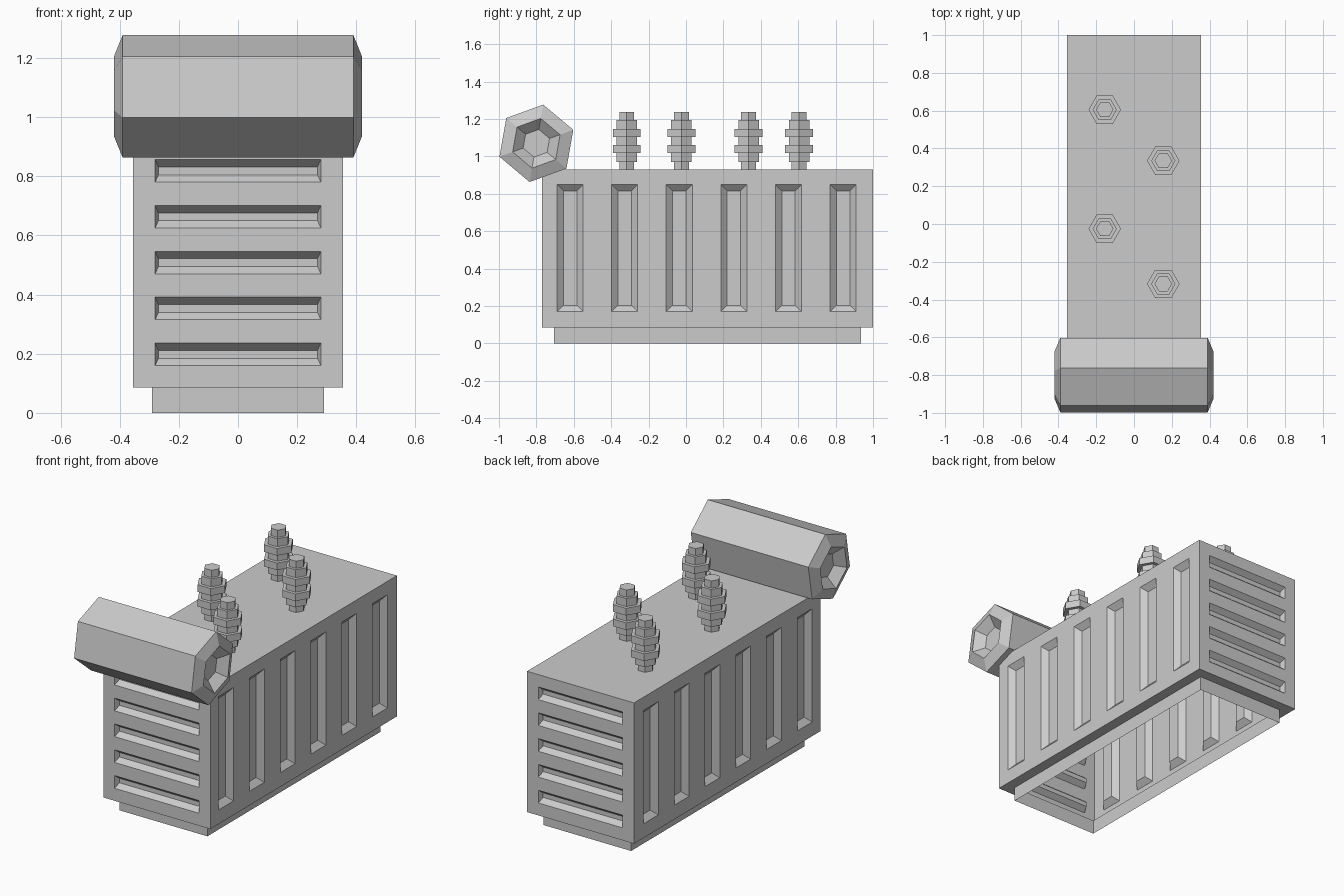
import bpy, bmesh, math
from mathutils import Vector, Matrix

cube = bpy.data.objects.get("Cube")
if cube:
    bpy.data.objects.remove(cube, do_unlink=True)

grey = bpy.data.materials.new("casing_grey")
grey.use_nodes = True
colour = (0.6, 0.6, 0.6, 1)
grey.diffuse_color = colour
grey.node_tree.nodes["Principled BSDF"].inputs["Base Color"].default_value = colour


def finish(bm, name):
    mesh = bpy.data.meshes.new(name)
    bm.to_mesh(mesh)
    bm.free()
    mesh.materials.append(grey)
    obj = bpy.data.objects.new(name, mesh)
    bpy.context.collection.objects.link(obj)
    return obj


def hex_lathe(name, profile, turn, matrix):
    """Six-sided solid from (radius, height) rings, capped at both ends."""
    bm = bmesh.new()
    rings = []
    for r, h in profile:
        rings.append([bm.verts.new((r * math.cos(a), r * math.sin(a), h))
                      for a in (turn + k * math.pi / 3 for k in range(6))])
    for low, high in zip(rings, rings[1:]):
        for k in range(6):
            n = (k + 1) % 6
            bm.faces.new((low[k], low[n], high[n], high[k]))
    bm.faces.new(rings[0][::-1])
    bm.faces.new(rings[-1])
    bm.transform(matrix)
    return finish(bm, name)


def press_grooves(bm, normal, cuts, centres, axis, inset, squeeze):
    """Cut one wall along the given planes and press in the cells at the centres."""
    normal = Vector(normal)

    def wall():
        return [f for f in bm.faces if f.normal.dot(normal) > 0.99
                and f.calc_center_median().dot(normal) > limits[normal[:]]]

    for ax, value in cuts:
        faces = wall()
        geom = faces + list({e for f in faces for e in f.edges}) \
            + list({v for f in faces for v in f.verts})
        co, no = Vector(), Vector()
        co[ax] = value
        no[ax] = 1
        bmesh.ops.bisect_plane(bm, geom=geom, dist=1e-5, plane_co=co, plane_no=no)
        bm.normal_update()
    cells = [f for f in wall()
             if any((f.calc_center_median() - c).length < 0.02 for c in centres)]
    bmesh.ops.inset_individual(bm, faces=cells, thickness=inset, depth=-0.03,
                               use_even_offset=True)
    scale = Vector((1, 1, 1))
    scale[axis] = squeeze
    for f in cells:
        mid = f.calc_center_median()
        bmesh.ops.scale(bm, vec=scale, verts=f.verts[:],
                        space=Matrix.Translation(-mid))
    bm.normal_update()


# Casing: open-bottomed sheet box with a stepped-in skirt
X, FRONT, BACK, LOW, HIGH = 0.355, -0.77, 1.0, 0.085, 0.93
limits = {(1, 0, 0): X - 0.01, (-1, 0, 0): X - 0.01,
          (0, -1, 0): -FRONT - 0.01, (0, 1, 0): BACK - 0.01}
bm = bmesh.new()
bmesh.ops.create_cube(bm, size=1)
bmesh.ops.scale(bm, vec=(2 * X, BACK - FRONT, HIGH - LOW), verts=bm.verts)
bmesh.ops.translate(bm, vec=(0, (FRONT + BACK) / 2, (LOW + HIGH) / 2), verts=bm.verts)
bm.normal_update()
floor = min(bm.faces, key=lambda f: f.normal.z)
bmesh.ops.inset_region(bm, faces=[floor], thickness=0.064, use_even_offset=True)
skirt = bmesh.ops.extrude_face_region(bm, geom=[floor])["geom"]
bmesh.ops.translate(bm, vec=(0, 0, -LOW),
                    verts=[v for v in skirt if isinstance(v, bmesh.types.BMVert)])
bmesh.ops.delete(bm, geom=[f for f in skirt if isinstance(f, bmesh.types.BMFace)]
                 + ([floor] if floor.is_valid else []), context='FACES')
bm.normal_update()

# Upright grooves on the long walls
ys = [-0.62 + 0.292 * i for i in range(6)]
cuts = [(2, 0.17), (2, 0.85)] + [(1, y + s * 0.07) for y in ys for s in (-1, 1)]
for side in (-1, 1):
    press_grooves(bm, (side, 0, 0), cuts,
                  [Vector((side * X, y, 0.51)) for y in ys], 1, 0.034, 1)

# Level grooves on the end walls
zs = [0.198 + 0.155 * i for i in range(5)]
cuts = [(0, -0.28), (0, 0.28)] + [(2, z + s * 0.038) for z in zs for s in (-1, 1)]
for side, y in ((-1, FRONT), (1, BACK)):
    press_grooves(bm, (0, side, 0), cuts,
                  [Vector((0, y, z)) for z in zs], 2, 0.011, 0.5)
finish(bm, "casing")

# Hexagonal drum across the front, with dished ends
half = [(0.075, 0.37), (0.135, 0.42), (0.21, 0.39)]
profile = [(r, -h) for r, h in half] + half[::-1]
hex_lathe("front_drum", profile, math.radians(20),
          Matrix.Translation((0, -0.8, 1.07))
          @ Matrix(((0, 0, 1, 0), (1, 0, 0, 0), (0, 1, 0, 0), (0, 0, 0, 1))))

# Stepped hexagonal terminals on the lid
STEM, MID, DISC = 0.046, 0.064, 0.086
levels = (0.92, 0.97, 1.017, 1.06, 1.104, 1.147, 1.195, 1.238)
radii = (STEM, MID, DISC, MID, DISC, MID, STEM)
profile = [(r, h) for r, a, b in zip(radii, levels, levels[1:]) for h in (a, b)]
for i, y in enumerate((-0.317, -0.025, 0.335, 0.605)):
    x = 0.155 if i % 2 == 0 else -0.155
    hex_lathe(f"terminal_{i + 1}", profile, 0, Matrix.Translation((x, y, 0)))
